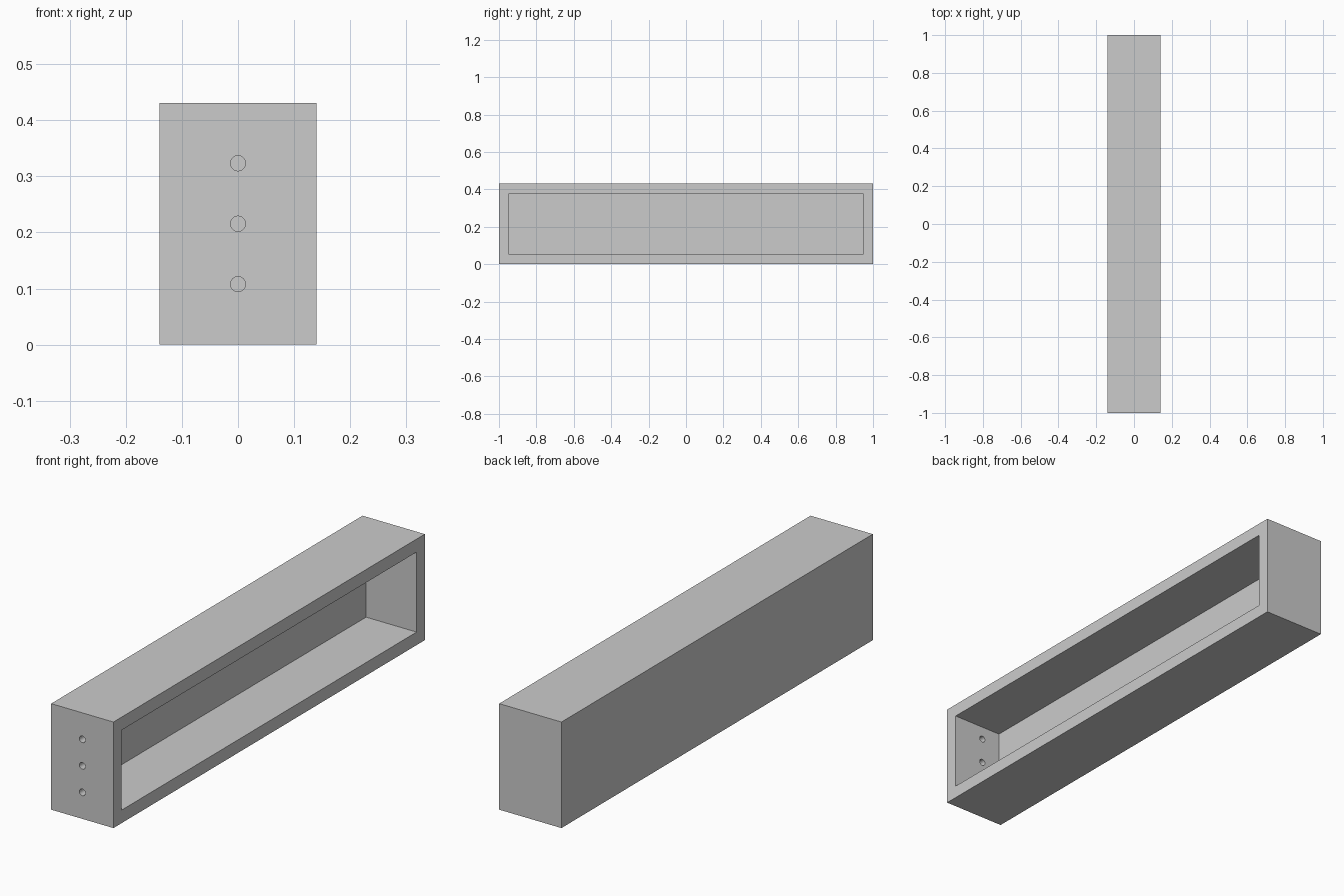
import bpy
import math

if "Cube" in bpy.data.objects:
    bpy.data.objects.remove(bpy.data.objects["Cube"])

W, L, H = 0.28, 2.0, 0.431      # outer size
T = 0.053                       # wall thickness
HOLE_R = 0.0135


def box(name, lo, hi):
    centre = [(a + b) / 2 for a, b in zip(lo, hi)]
    bpy.ops.mesh.primitive_cube_add(size=1, location=centre)
    ob = bpy.context.object
    ob.name = name
    ob.scale = [b - a for a, b in zip(lo, hi)]
    bpy.ops.object.transform_apply(location=True, rotation=True, scale=True)
    return ob


def cut(target, cutter):
    cutter.hide_render = True
    mod = target.modifiers.new("cut", 'BOOLEAN')
    mod.operation = 'DIFFERENCE'
    mod.solver = 'EXACT'
    mod.object = cutter
    bpy.context.view_layer.objects.active = target
    bpy.ops.object.modifier_apply(modifier=mod.name)
    bpy.data.objects.remove(cutter)


# Outer housing
housing = box("open_sided_housing", (-W / 2, -L / 2, 0), (W / 2, L / 2, H))

# Cavity open towards +x
cut(housing, box("cavity_cutter",
                 (-W / 2 + T, -L / 2 + T, T),
                 (W / 2 + 0.1, L / 2 - T, H - T)))

# Three evenly spaced holes through the front end wall
for i in (1, 2, 3):
    bpy.ops.mesh.primitive_cylinder_add(
        vertices=32, radius=HOLE_R, depth=T + 0.04,
        location=(0, -L / 2 + T / 2, H * i / 4),
        rotation=(math.pi / 2, 0, 0))
    cut(housing, bpy.context.object)

# Smooth hole walls, sharp box edges
bpy.ops.object.select_all(action='DESELECT')
housing.select_set(True)
bpy.context.view_layer.objects.active = housing
bpy.ops.object.shade_smooth_by_angle(angle=math.radians(30))
